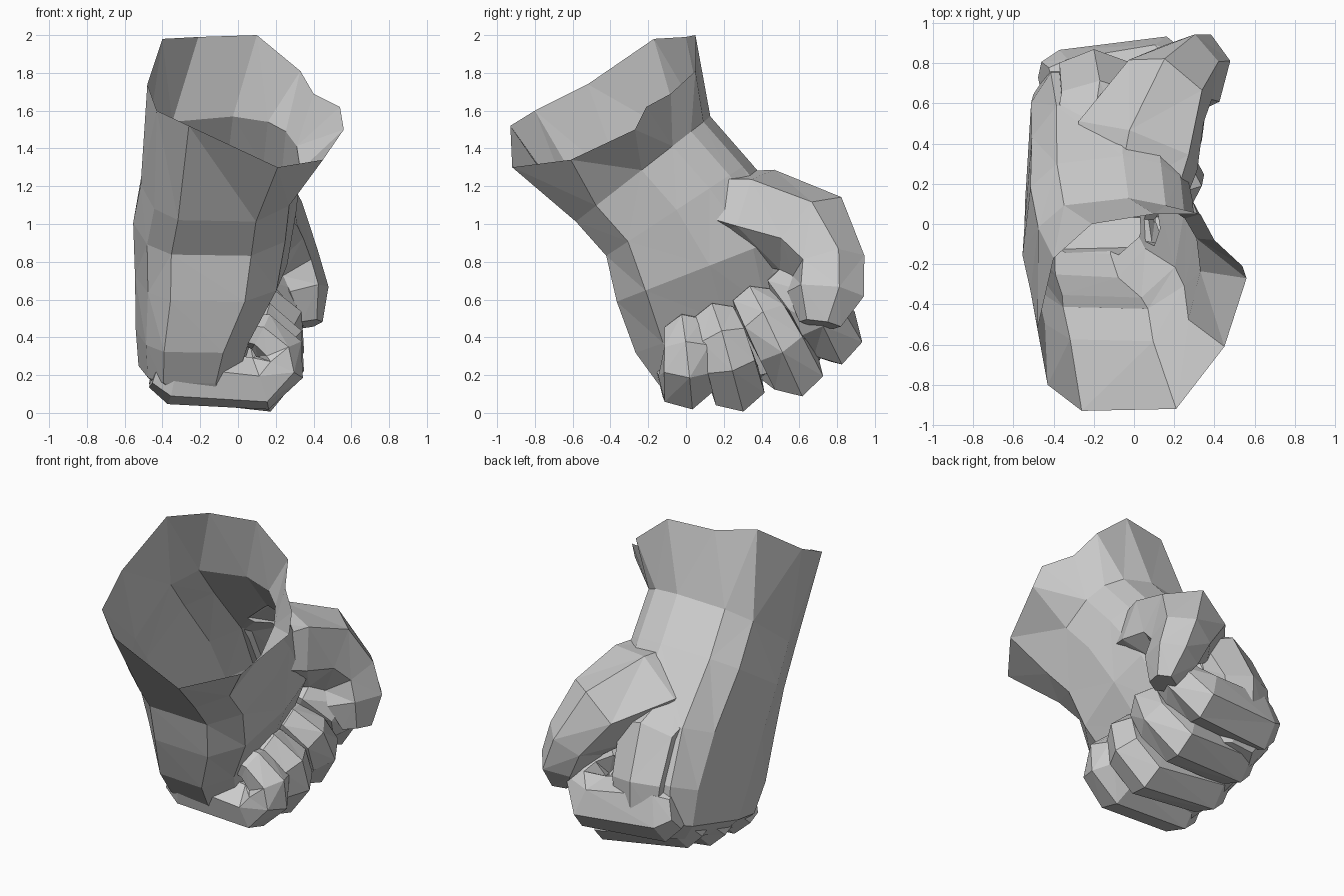
import bpy, bmesh, math
from mathutils import Vector

if "Cube" in bpy.data.objects:
    bpy.data.objects.remove(bpy.data.objects["Cube"])


def skin(name, rings, hub=None):
    """Closed shell through rings of equal length; hub is a point closing the start."""
    bm = bmesh.new()
    rows = [[bm.verts.new(p) for p in r] for r in rings]
    n = len(rows[0])
    mid = bm.verts.new(hub or sum((Vector(p) for p in rings[0]), Vector()) / n)
    for i in range(n):
        bm.faces.new((mid, rows[0][(i + 1) % n], rows[0][i]))
    for a, b in zip(rows, rows[1:]):
        for i in range(n):
            j = (i + 1) % n
            bm.faces.new((a[i], a[j], b[j], b[i]))
    bm.faces.new(rows[-1])
    bmesh.ops.triangulate(bm, faces=bm.faces)
    bmesh.ops.recalc_face_normals(bm, faces=bm.faces)
    me = bpy.data.meshes.new(name)
    bm.to_mesh(me)
    bm.free()
    ob = bpy.data.objects.new(name, me)
    bpy.context.collection.objects.link(ob)
    return ob


ANGLES = [0, 20, 40, 60, 85, 120, 150, 190, 220, 245, 290, 325]


def section(front, back, x0, x1, lean=0, power=0.75):
    """Rounded slanted section: front and back are (y, z) points.
    lean pulls the back of the palm side (+x) forward."""
    pts = []
    for a in ANGLES:
        c, s = math.cos(math.radians(a)), math.sin(math.radians(a))
        c = math.copysign(abs(c) ** power, c)
        s = math.copysign(abs(s) ** power, s)
        t = (s + 1) / 2
        y = front[0] + (back[0] - front[0]) * t - lean * t * (c + 1) / 2
        pts.append(((x0 + x1) / 2 + c * (x1 - x0) / 2, y,
                    front[1] + (back[1] - front[1]) * t))
    return pts


def digit(name, path, side, sides=6):
    """Tube along (x, y, z, half width, half thickness) stations."""
    pts = [Vector(p[:3]) for p in path]
    rings = []
    for i, p in enumerate(path):
        a = (pts[i] - pts[i - 1]).normalized() if i else Vector()
        b = (pts[i + 1] - pts[i]).normalized() if i + 1 < len(pts) else Vector()
        t = (a + b).normalized()
        u = (Vector(side) - t * t.dot(Vector(side))).normalized()
        v = t.cross(u)
        ring = []
        for k in range(sides):
            w = 2 * math.pi * (k + 0.5) / sides
            ring.append(pts[i] + u * p[3] * math.cos(w) * 1.1 + v * p[4] * math.sin(w) * 1.05)
        rings.append(ring)
    return skin(name, rings)


# Wrist rim and palm, down to the knuckle row
rim = [(.56, -.27, 1.5), (.54, -.21, 1.62), (.40, -.08, 1.69), (.33, .05, 1.81),
       (.10, .05, 2.0), (-.21, .0, 1.99), (-.40, -.17, 1.98), (-.48, -.52, 1.74),
       (-.43, -.80, 1.6), (-.26, -.93, 1.52), (.21, -.92, 1.3), (.45, -.61, 1.34)]
hub = Vector((.03, -.42, 1.66))
hand = skin("fist", [
    rim,
    section((-.60, 1.00), (.13, 1.57), -.52, .33),
    section((-.44, .82), (.34, 1.33), -.56, .31),
    section((-.39, .58), (.64, .98), -.55, .26),
    section((-.29, .31), (.84, .66), -.545, .10, .15),
    section((-.17, .15), (.86, .42), -.53, .04, .15),
    section((-.10, .07), (.76, .27), -.42, .0, .1),
], hub)

# Curled fingers: root, middle joint, outer joint, tip as (y, z), then thickness
fingers = {
    "little_finger": [(-.02, .20), (.00, .155), (.01, .33), (.00, .43), .14],
    "ring_finger": [(.24, .22), (.27, .14), (.20, .39), (.16, .49), .14],
    "middle_finger": [(.48, .31), (.58, .23), (.42, .49), (.36, .58), .15],
    "index_finger": [(.70, .46), (.785, .42), (.64, .60), (.54, .69), .17],
}
digits = []
for name, ((y0, z0), (y1, z1), (y2, z2), (y3, z3), th) in fingers.items():
    digits.append(digit(name, [
        (-.44, y0, z0 + .03, .10, th * .7),
        (-.34, y0 + .01, z0, .145, th * 1.1),
        (.12, y1, z1, .14, th),
        (.22, (y1 + y2) / 2, (z1 + z2) / 2, .135, .13),
        (.22, y2, z2, .125, .12),
        (.12, y3, z3, .11, .10),
        (.0, y3, z3 + .02, .09, .08)], (0, 1, .25)))

# Thumb with its fleshy base, folded over the index finger
digits.append(digit("thumb", [
    (-.05, .10, 1.09, .28, .18),
    (.02, .39, 1.04, .31, .25),
    (.16, .66, .95, .22, .24),
    (.27, .755, .78, .16, .19),
    (.33, .74, .63, .14, .20),
    (.37, .71, .47, .07, .11)], (1, -.25, .25)))

# Web of skin between the thumb and the back of the hand
digits.append(digit("thumb_web", [
    (-.22, .30, 1.00, .20, .18),
    (-.17, .60, .86, .20, .16),
    (-.20, .74, .62, .18, .13),
    (-.20, .76, .42, .15, .10)], (1, 0, 0)))

# Weld every part into one skin
for d in digits:
    mod = hand.modifiers.new(d.name, 'BOOLEAN')
    mod.operation, mod.solver, mod.object = 'UNION', 'EXACT', d
bpy.context.view_layer.update()
graph = bpy.context.evaluated_depsgraph_get()
merged = bpy.data.meshes.new_from_object(hand.evaluated_get(graph))
hand.modifiers.clear()
hand.data = merged
for d in digits:
    bpy.data.objects.remove(d)

# Open the wrist again
bm = bmesh.new()
bm.from_mesh(merged)
bmesh.ops.delete(bm, geom=[v for v in bm.verts if (v.co - hub).length < .01], context='VERTS')
bm.to_mesh(merged)
bm.free()
